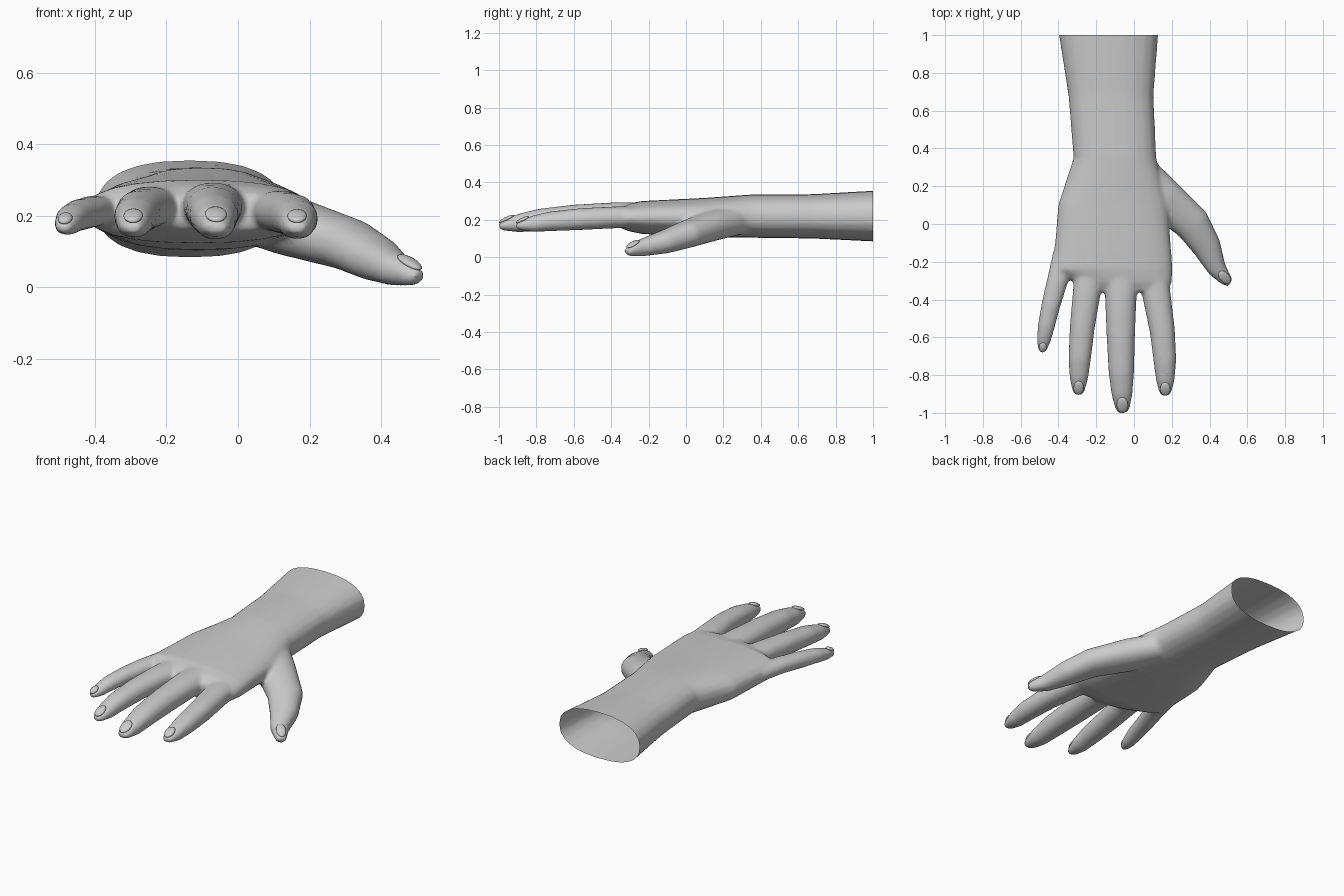
import bpy, bmesh, math
from mathutils import Vector, Matrix

if "Cube" in bpy.data.objects:
    bpy.data.objects.remove(bpy.data.objects["Cube"])

Z = Vector((0, 0, 1))
SIDES = 24


def loft(bm, secs, tangent=None, power=2.2):
    """Closed tube through sections (x, y, z, half width, half height)."""
    pts = [Vector(s[:3]) for s in secs]
    rings = []
    for i, s in enumerate(secs):
        t = tangent or (pts[min(i + 1, len(pts) - 1)] - pts[max(i - 1, 0)]).normalized()
        side = t.cross(Z).normalized()
        up = side.cross(t)
        ring = []
        for k in range(SIDES):
            a = 2 * math.pi * k / SIDES
            c, d = math.cos(a), math.sin(a)
            u = math.copysign(abs(c) ** (2 / power), c) * s[3]
            v = math.copysign(abs(d) ** (2 / power), d) * s[4]
            ring.append(bm.verts.new(pts[i] + side * u + up * v))
        rings.append(ring)
    for a, b in zip(rings, rings[1:]):
        for k in range(SIDES):
            n = (k + 1) % SIDES
            bm.faces.new((a[k], a[n], b[n], b[k]))
    bm.faces.new(rings[0][::-1])
    bm.faces.new(rings[-1])


# shared finger profile: position along, width, drop towards the tip
PROFILE = [(-.4, 1.25, 0), (0, 1.12, 0), (.35, 1, .2), (.65, .9, .45),
           (.84, .74, .76), (.96, .52, .97), (1, .34, 1)]


def finger(x0, y0, z0, x1, y1, bow, w):
    secs = []
    for t, f, drop in PROFILE:
        h = w * min(.87, f * .87) * (1 if t < .9 else .75)
        secs.append((x0 + (x1 - x0) * t + bow * math.sin(math.pi * t),
                     y0 + (y1 - y0) * t, z0 + (.166 - z0) * drop, w * f, h))
    return secs


def make_object(name, bm):
    me = bpy.data.meshes.new(name)
    bm.to_mesh(me)
    bm.free()
    ob = bpy.data.objects.new(name, me)
    bpy.context.collection.objects.link(ob)
    return ob


# forearm and palm: y, left x, right x, bottom z, top z
palm = [(1.05, -.405, .132, .082, .358), (.68, -.347, .103, .10, .337),
        (.35, -.32, .118, .104, .335), (.10, -.402, .18, .105, .317),
        (-.24, -.43, .205, .125, .30), (-.31, -.31, .20, .14, .285),
        (-.36, -.22, .18, .16, .26)]
palm_secs = [((l + r) / 2, y, (b + t) / 2, (r - l) / 2, (t - b) / 2)
             for y, l, r, b, t in palm]

# fingers follow the shared profile, the thumb has its own path
digits = {
    "index": finger(.12, -.38, .213, .165, -.908, .016, .067),
    "middle": finger(-.07, -.38, .228, -.06, -1.0, -.004, .075),
    "ring": finger(-.25, -.36, .225, -.294, -.903, -.01, .066),
    "little": finger(-.405, -.30, .213, -.487, -.678, -.008, .05),
    "thumb": [(.03, .30, .20, .08, .075), (.15, .14, .17, .11, .082),
              (.31, 0, .12, .096, .072), (.385, -.12, .08, .077, .062),
              (.44, -.24, .05, .05, .046), (.488, -.297, .034, .033, .03),
              (.508, -.314, .03, .022, .018)],
}

bm = bmesh.new()
loft(bm, palm_secs, Vector((0, -1, 0)), 2.4)
for secs in digits.values():
    loft(bm, secs)
bmesh.ops.recalc_face_normals(bm, faces=bm.faces)
hand = make_object("hand_and_forearm", bm)

# fuse the parts into one skin with soft webbing
m = hand.modifiers.new("fuse", 'REMESH')
m.mode = 'VOXEL'
m.voxel_size = 0.011
m = hand.modifiers.new("soften", 'SMOOTH')
m.factor = 0.5
m.iterations = 6
m = hand.modifiers.new("reduce", 'DECIMATE')
m.ratio = 0.25
bpy.context.view_layer.objects.active = hand
hand.select_set(True)
for name in [md.name for md in hand.modifiers]:
    bpy.ops.object.modifier_apply(modifier=name)

# open cut end of the forearm
bm = bmesh.new()
bm.from_mesh(hand.data)
bmesh.ops.bisect_plane(bm, geom=bm.verts[:] + bm.edges[:] + bm.faces[:],
                       plane_co=(0, 1, 0), plane_no=(0, 1, 0), clear_outer=True)
bm.to_mesh(hand.data)
bm.free()
hand.data.shade_smooth()

# nails: thin curved plates set into the finger tips
for name, secs in digits.items():
    a, b = [Vector(s[:3]) + Z * s[4] for s in (secs[-3], secs[-1])]
    d = b - a
    length = d.length
    d.normalize()
    side = d.cross(Z).normalized()
    up = side.cross(d)
    centre = a.lerp(b, 0.58) + up * 0.003
    rot = Matrix((side, d, up)).transposed().to_4x4()
    size = Matrix.Diagonal((secs[-2][3] * 0.8, length * 0.42, 0.011, 1))
    bm = bmesh.new()
    bmesh.ops.create_uvsphere(bm, u_segments=16, v_segments=8, radius=1,
                              matrix=Matrix.Translation(centre) @ rot @ size)
    bmesh.ops.recalc_face_normals(bm, faces=bm.faces)
    nail = make_object(name + "_nail", bm)
    nail.data.shade_smooth()
